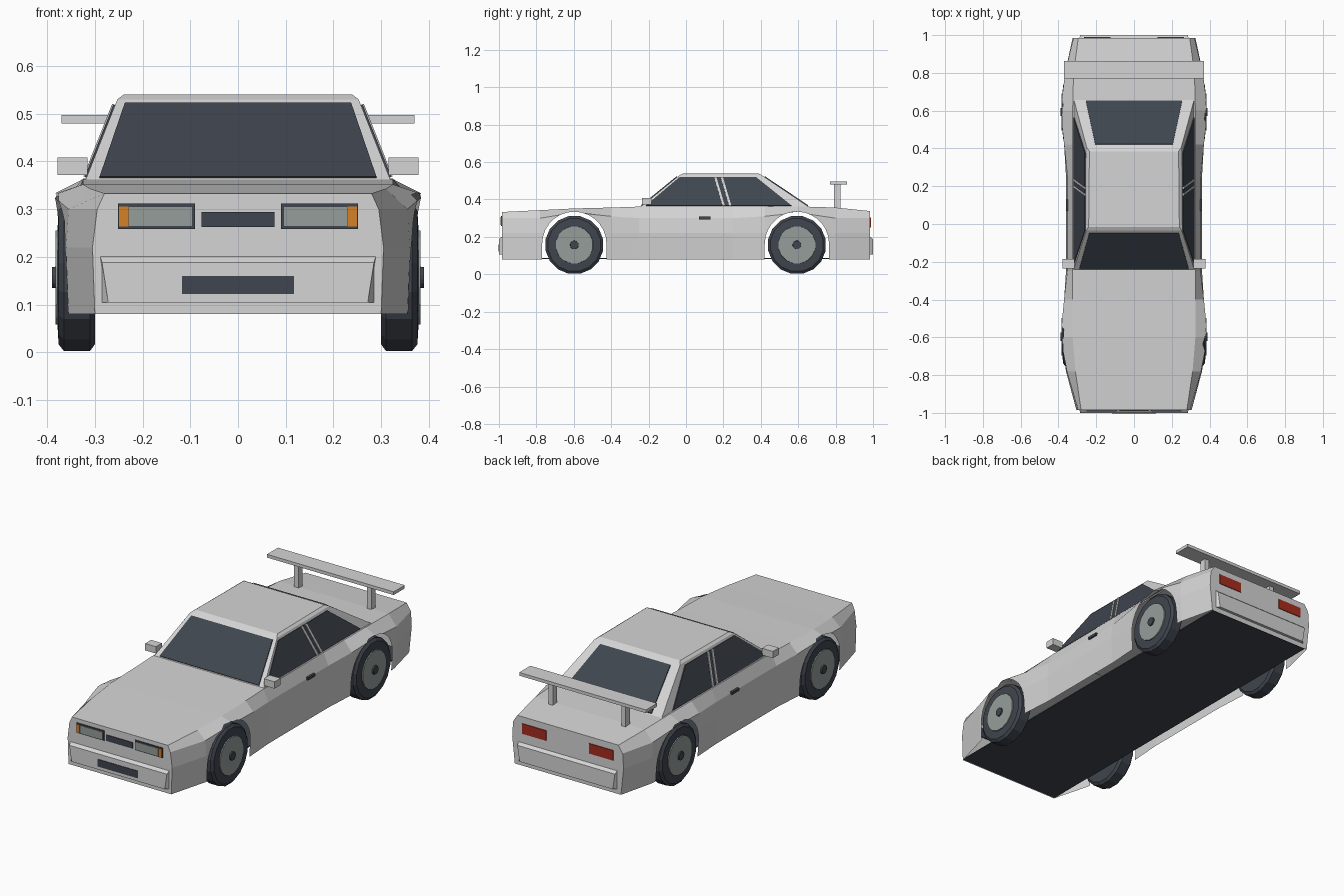
import bpy, bmesh, math
from mathutils import Matrix, Vector

default_cube = bpy.data.objects.get("Cube")
if default_cube:
    bpy.data.objects.remove(default_cube, do_unlink=True)


def material(name, *rgb):
    mat = bpy.data.materials.new(name)
    mat.use_nodes = True
    mat.diffuse_color = (*rgb, 1)
    mat.node_tree.nodes["Principled BSDF"].inputs["Base Color"].default_value = (*rgb, 1)
    return mat


paint = material("silver paint", .66, .66, .66)
dark = material("charcoal", .05, .06, .077)
grey = material("lens grey", .3, .34, .32)
amber = material("amber", .66, .22, .02)
red = material("tail red", .38, .025, .014)


def finish(name, bm, *mats):
    bmesh.ops.recalc_face_normals(bm, faces=bm.faces)
    mesh = bpy.data.meshes.new(name)
    bm.to_mesh(mesh)
    bm.free()
    for mat in mats:
        mesh.materials.append(mat)
    obj = bpy.data.objects.new(name, mesh)
    bpy.context.collection.objects.link(obj)
    return obj


def loft(name, rings, *mats):
    """Closed rings of points joined in order, with both ends capped."""
    bm = bmesh.new()
    loops = [[bm.verts.new(p) for p in ring] for ring in rings]
    for a, b in zip(loops, loops[1:]):
        for i in range(len(a)):
            j = (i + 1) % len(a)
            bm.faces.new((a[i], a[j], b[j], b[i]))
    bm.faces.new(loops[0])
    bm.faces.new(loops[-1])
    return finish(name, bm, *mats)


def box(name, mat, x, y, z):
    bm = bmesh.new()
    size = [b - a for a, b in (x, y, z)]
    middle = [(a + b) / 2 for a, b in (x, y, z)]
    bmesh.ops.create_cube(bm, size=1, matrix=Matrix.Translation(middle) @ Matrix.Diagonal((*size, 1)))
    return finish(name, bm, mat)


def plate(name, mat, points, normal, depth=.005):
    """Thin painted plate standing just proud of a surface."""
    push = Vector(normal).normalized() * depth
    pts = [Vector(p) for p in points]
    return loft(name, [[p - push * .5 for p in pts], [p + push for p in pts]], mat)


SIDES = (("left", 1), ("right", -1))


def pair(x, s):
    return sorted((x[0] * s, x[1] * s))


# Body shell stations: y, sill, waist, shoulder x, shoulder z, edge x, edge z
stations = [
    (-.985, .3, .305, .295, .3, .28, .333),
    (-.78, .355, .36, .355, .3, .31, .343),
    (-.6, .375, .385, .39, .33, .325, .352),
    (-.4, .362, .37, .37, .31, .325, .357),
    (-.25, .352, .36, .352, .3, .325, .362),
    (.25, .352, .36, .352, .3, .325, .364),
    (.42, .362, .37, .37, .31, .325, .364),
    (.6, .375, .385, .39, .33, .325, .363),
    (.8, .355, .365, .365, .3, .32, .357),
    (.985, .31, .325, .32, .3, .295, .338),
]
rings = []
for y, sill, waist, sh, shz, edge, top in stations:
    half = [(sill, .08), (waist, .22), (sh, shz), (edge, top)]
    rings.append([(x, y, z) for x, z in half] + [(-x, y, z) for x, z in reversed(half)])
body = loft("body_shell", rings, paint, dark)
for face in body.data.polygons:
    if face.normal.z < -.95:
        face.material_index = 1

# Wheel arches cut through the shell
AXLES = (("front", -.597), ("rear", .593))
cutters = []
for place, axle in AXLES:
    arch = [(axle + .172, -.1)]
    for i in range(15):
        a = math.pi * i / 14
        arch.append((axle + .172 * math.cos(a), .163 + .172 * math.sin(a)))
    arch.append((axle - .172, -.1))
    cutter = loft(place + "_arch_cutter", [[(s, y, z) for y, z in arch] for s in (-1, 1)], dark)
    cutter.hide_render = True
    cutters.append(cutter)
    mod = body.modifiers.new(place + "_arch", "BOOLEAN")
    mod.object = cutter
    mod.operation = "DIFFERENCE"
    mod.solver = "EXACT"
    mod.material_mode = "TRANSFER"
bpy.context.view_layer.update()
cut_mesh = bpy.data.meshes.new_from_object(body.evaluated_get(bpy.context.evaluated_depsgraph_get()))
body.modifiers.clear()
body.data = cut_mesh
for cutter in cutters:
    bpy.data.objects.remove(cutter, do_unlink=True)

# Leave an open shell: drop the cut walls and the underside
bm = bmesh.new()
bm.from_mesh(cut_mesh)
bmesh.ops.delete(bm, geom=[f for f in bm.faces if f.material_index > 0], context="FACES")
bm.to_mesh(cut_mesh)
bm.free()
box("floor_plate", dark, (-.3, .3), (-.98, .98), (.081, .087))

# Cabin
BASE, ROOF = .355, .53
layers = [(.322, -.25, .32, .665, BASE), (.253, -.035, .25, .405, ROOF), (.24, -.015, .236, .385, .54)]
loft("cabin", [[(-xf, yf, z), (xf, yf, z), (xr, yr, z), (-xr, yr, z)]
               for xf, yf, xr, yr, z in layers], paint)


def glass(name, y_low, y_high, w_low, w_high, z_low, z_high):
    """Front or rear window lying on the sloping cabin face."""
    def at(z):
        return y_low + (y_high - y_low) * (z - BASE) / (ROOF - BASE)
    pts = [(-w_low, at(z_low), z_low), (w_low, at(z_low), z_low),
           (w_high, at(z_high), z_high), (-w_high, at(z_high), z_high)]
    facing = math.copysign(1, y_low - y_high)
    plate(name, dark, pts, (0, facing * (ROOF - BASE), abs(y_high - y_low)))


glass("windshield", -.25, -.035, .29, .237, .365, .52)
glass("rear_window", .665, .405, .255, .205, .365, .52)

for side, s in SIDES:
    def on_side(y, z):
        return (s * (.321 - (z - BASE) / (ROOF - BASE) * .0695), y, z)
    out = (s * (ROOF - BASE), 0, .0695)
    outline = [(-.215, .366), (-.035, .518), (.375, .518), (.565, .366)]
    plate(side + "_side_window", dark, [on_side(*p) for p in outline], out)
    for i, y in enumerate((.15, .185)):
        strip = [(y + .045, .366), (y + .057, .366), (y + .012, .518), (y, .518)]
        plate(f"{side}_window_post_{i + 1}", paint, [on_side(*p) for p in strip], out, .008)

    # Mirrors, handles, lamps
    box(side + "_mirror", paint, pair((.315, .378), s), (-.235, -.185), (.372, .408))
    box(side + "_door_handle", dark, pair((.345, .361), s), (.07, .13), (.294, .308))
    box(side + "_headlight_frame", dark, pair((.09, .252), s), (-.989, -.98), (.259, .312))
    box(side + "_headlight_lens", grey, pair((.096, .228), s), (-.992, -.984), (.265, .305))
    box(side + "_indicator", amber, pair((.23, .249), s), (-.992, -.984), (.264, .306))
    box(side + "_tail_light", red, pair((.125, .265), s), (.98, .989), (.25, .303))
    box(side + "_wing_post", paint, pair((.2, .225), s), (.79, .825), (.34, .485))

box("rear_wing", paint, (-.37, .37), (.77, .862), (.48, .497))
box("grille", dark, (-.077, .077), (-.99, -.98), (.263, .294))

# Bumpers with a sloped top edge
for place, s in (("front", -1), ("rear", 1)):
    rows = [(.98, .27, .3), (.98, .205, .29), (1, .188, .285), (1, .105, .272), (.98, .105, .29)]
    rows = rows[1:]
    loft(place + "_bumper", [[(side * w, s * y, z) for y, z, w in rows] for side in (-1, 1)], paint)
box("lower_intake", dark, (-.117, .117), (-1.003, -.996), (.122, .16))


def turned(name, profile, y, s, mat, sides=16):
    """Lathe (x, radius) steps about a wheel axle."""
    rings = []
    for x, r in profile:
        angles = [2 * math.pi * (i + .5) / sides for i in range(sides)]
        rings.append([(s * x, y + r * math.cos(a), .157 + r * math.sin(a)) for a in angles])
    return loft(name, rings, mat)


# Wheels
for place, y in AXLES:
    for side, s in SIDES:
        label = f"{place}_{side}_"
        turned(label + "tyre", [(.3, .143), (.31, .157), (.365, .157), (.376, .143), (.378, .108)], y, s, dark)
        turned(label + "rim", [(.36, .104), (.383, .1)], y, s, grey)
        turned(label + "hub", [(.375, .024), (.39, .022)], y, s, dark)
